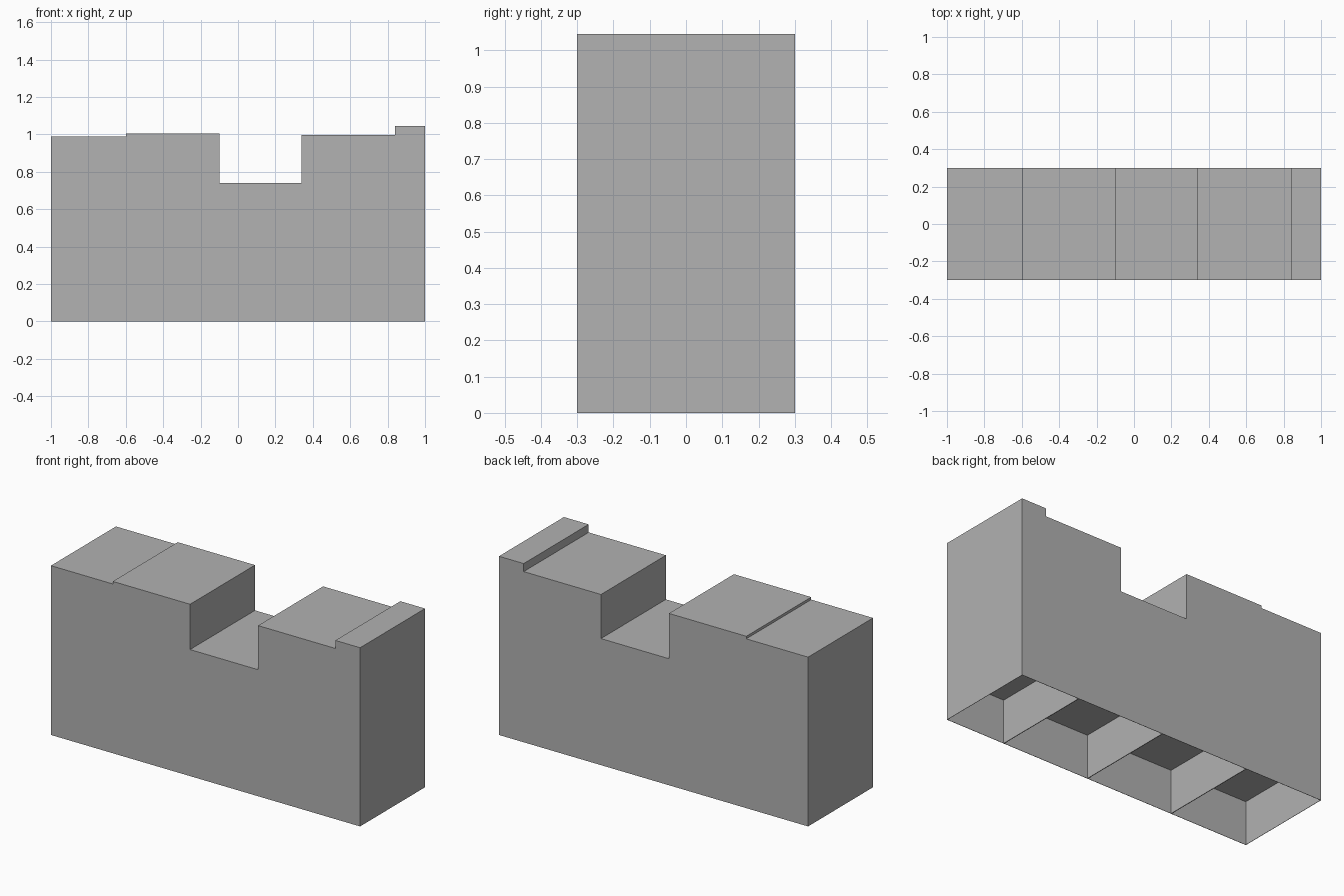
import bpy
import bmesh
from mathutils import Vector

cube = bpy.data.objects.get("Cube")
if cube:
    bpy.data.objects.remove(cube, do_unlink=True)

# Plain grey material
grey = bpy.data.materials.new("plain grey")
grey.use_nodes = True
colour = (0.445, 0.445, 0.445, 1)
grey.diffuse_color = colour
grey.node_tree.nodes["Principled BSDF"].inputs["Base Color"].default_value = colour

HALF_DEPTH = 0.3
POCKET_DEPTH = 0.255
WALL = 0.002

# Stepped top: (start x, end x, height)
steps = [(-1, -0.6, 0.99), (-0.6, -0.1, 1.005), (-0.1, 0.34, 0.74),
         (0.34, 0.84, 0.998), (0.84, 1, 1.045)]
# Ends of the underside pockets
dividers = [-1, -0.5, 0.06, 0.62, 1]

# Side profile swept from front to back
profile = [(x, 0) for x in dividers]
for start, end, height in reversed(steps):
    profile += [(end, height), (start, height)]

bm = bmesh.new()
front = bm.faces.new([bm.verts.new((x, -HALF_DEPTH, z)) for x, z in profile])
swept = bmesh.ops.extrude_face_region(bm, geom=[front], use_keep_orig=True)
back_verts = [g for g in swept["geom"] if isinstance(g, bmesh.types.BMVert)]
bmesh.ops.translate(bm, verts=back_verts, vec=Vector((0, 2 * HALF_DEPTH, 0)))
bmesh.ops.recalc_face_normals(bm, faces=bm.faces[:])

# Open pockets in the underside, with paper-thin walls
bottoms = [f for f in bm.faces if f.normal.z < -0.9]
bmesh.ops.inset_individual(bm, faces=bottoms, thickness=WALL, use_even_offset=True)
ceilings = bmesh.ops.extrude_discrete_faces(bm, faces=bottoms)["faces"]
bmesh.ops.translate(bm, verts=list({v for f in ceilings for v in f.verts}),
                    vec=Vector((0, 0, POCKET_DEPTH)))
bmesh.ops.recalc_face_normals(bm, faces=bm.faces[:])

mesh = bpy.data.meshes.new("stepped_block")
bm.to_mesh(mesh)
bm.free()
mesh.materials.append(grey)
block = bpy.data.objects.new("stepped_block", mesh)
bpy.context.collection.objects.link(block)
